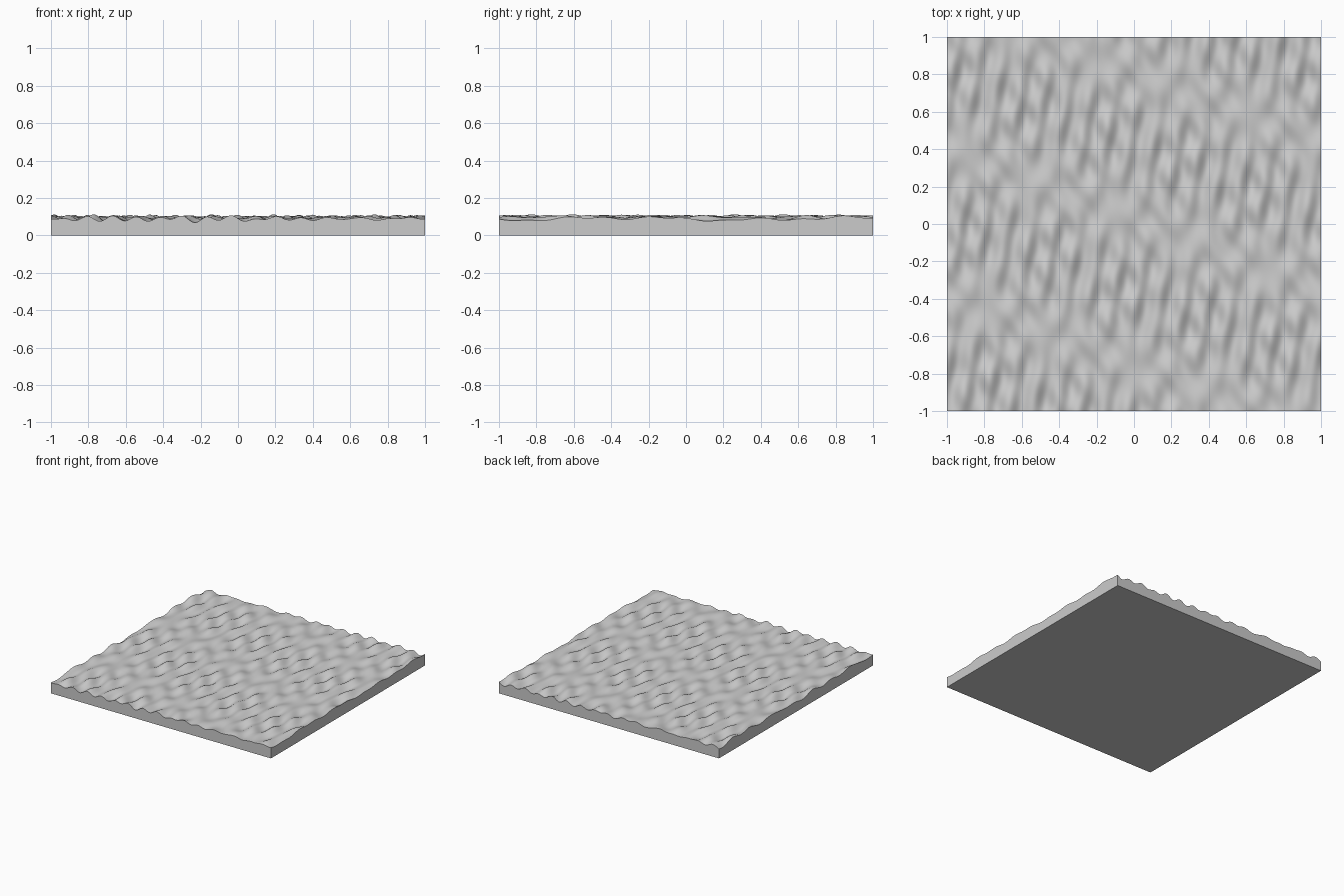
import bpy
import bmesh
from math import sin, radians

cube = bpy.data.objects.get("Cube")
if cube:
    bpy.data.objects.remove(cube, do_unlink=True)

# One plain grey for the whole slab
grey = bpy.data.materials.new("plain grey")
grey.use_nodes = True
colour = (0.6, 0.6, 0.6, 1)
grey.diffuse_color = colour
shader = next(n for n in grey.node_tree.nodes if n.type == "BSDF_PRINCIPLED")
shader.inputs["Base Color"].default_value = colour

# Overlapping ripples: x frequency, y frequency, phase, height
WAVES = [
    (48, -13, 2.5, 0.006),
    (51, -5, -0.9, 0.006),
    (38, 24, 0.6, 0.004),
    (25, 30, 1.9, 0.004),
    (20, -24, 4.0, 0.004),
]
MEAN_LEVEL = 0.089


def water_height(x, y):
    return MEAN_LEVEL + sum(h * sin(fx * x + fy * y + p) for fx, fy, p, h in WAVES)


# Rippled top surface
bm = bmesh.new()
bmesh.ops.create_grid(bm, x_segments=180, y_segments=180, size=1)
for v in bm.verts:
    v.co.z = water_height(v.co.x, v.co.y)

# Straight side walls down to the ground
rim = [e for e in bm.edges if e.is_boundary]
walls = bmesh.ops.extrude_edge_only(bm, edges=rim)["geom"]
for v in walls:
    if isinstance(v, bmesh.types.BMVert):
        v.co.z = 0

# Flat underside
base_edges = [e for e in walls if isinstance(e, bmesh.types.BMEdge) and e.is_boundary]
bmesh.ops.contextual_create(bm, geom=base_edges)
bmesh.ops.recalc_face_normals(bm, faces=bm.faces)

mesh = bpy.data.meshes.new("water_slab")
bm.to_mesh(mesh)
bm.free()
mesh.materials.append(grey)
slab = bpy.data.objects.new("water_slab", mesh)
bpy.context.collection.objects.link(slab)

# Smooth ripples, crisp slab edges
bpy.ops.object.select_all(action="DESELECT")
slab.select_set(True)
bpy.context.view_layer.objects.active = slab
bpy.ops.object.shade_smooth_by_angle(angle=radians(40))
